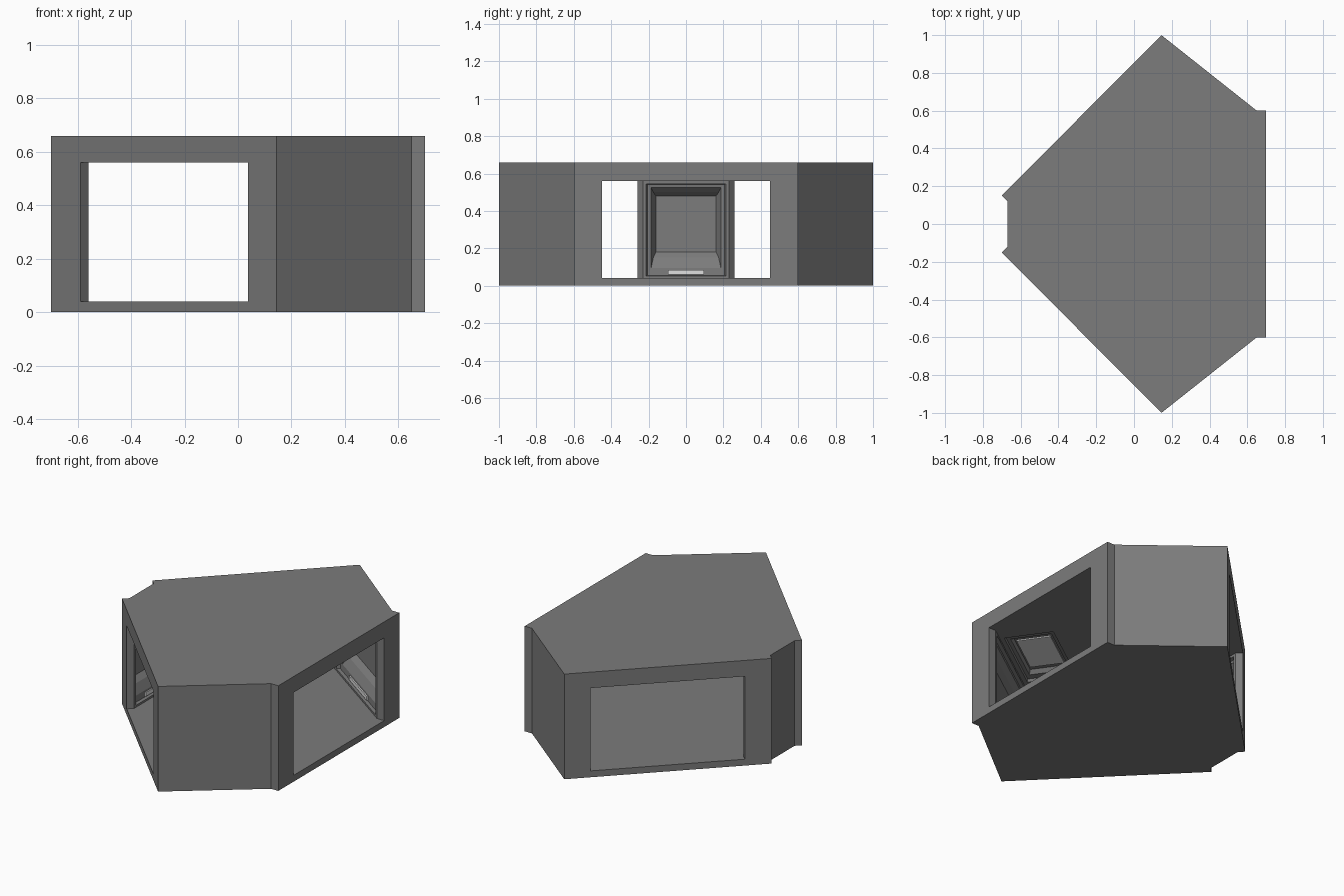
import bpy, bmesh
from mathutils import Vector, Matrix

if "Cube" in bpy.data.objects:
    bpy.data.objects.remove(bpy.data.objects["Cube"])

def material(name, v):
    m = bpy.data.materials.new(name)
    m.diffuse_color = (v, v, v, 1)
    m.use_nodes = True
    m.node_tree.nodes["Principled BSDF"].inputs["Base Color"].default_value = m.diffuse_color
    return m

GREY = material("wall grey", 0.2)
LIGHT = material("lamp white", 0.75)

def loft(name, rings, mat):
    """Closed solid through matching rings of 3D points."""
    bm = bmesh.new()
    vs = [[bm.verts.new(p) for p in r] for r in rings]
    n = len(vs[0])
    for a, b in zip(vs, vs[1:]):
        for i in range(n):
            j = (i + 1) % n
            bm.faces.new((a[i], a[j], b[j], b[i]))
    bm.faces.new(vs[0])
    bm.faces.new(vs[-1])
    bmesh.ops.recalc_face_normals(bm, faces=bm.faces)
    me = bpy.data.meshes.new(name)
    bm.to_mesh(me)
    bm.free()
    me.materials.append(mat)
    ob = bpy.data.objects.new(name, me)
    bpy.context.collection.objects.link(ob)
    return ob

def prism(name, pts, z0, z1, mat):
    return loft(name, [[(x, y, z) for x, y in pts] for z in (z0, z1)], mat)

def mirrored(half):
    return half + [(x, -y) for x, y in reversed(half)]

def cut(target, cutter):
    cutter.hide_render = True
    m = target.modifiers.new("cut", 'BOOLEAN')
    m.operation = 'DIFFERENCE'
    m.solver = 'EXACT'
    m.object = cutter
    bpy.context.view_layer.objects.active = target
    bpy.ops.object.modifier_apply(modifier=m.name)
    bpy.data.objects.remove(cutter)

# outer shell of the junction
shell = prism("junction_shell", mirrored(
    [(0.70, 0.60), (0.65, 0.60), (0.145, 1.0), (-0.70, 0.15), (-0.67, 0.12)]),
    0, 0.66, GREY)

# inner room with three doorways
cut(shell, prism("room_cutter", mirrored(
    [(0.80, 0.45), (0.65, 0.45), (0.07, 0.86), (-0.06, 0.99),
     (-0.69, 0.36), (-0.56, 0.23)]), 0.04, 0.56, GREY))

def wall_frame(p, q):
    """Local frame: x along wall, y out through the wall, z up."""
    p, q = Vector((*p, 0)), Vector((*q, 0))
    t = (q - p).normalized()
    n = Vector((-t.y, t.x, 0))
    mid = (p + q) / 2
    if n.dot(mid) < 0:
        n = -n
    return mid, t, n, (q - p).length / 2

def box_rect(fr, hw, d, z0, z1):
    """Vertical rectangle parallel to the wall at depth d."""
    mid, t, n, _ = fr
    return [mid + t * s * hw + n * d + Vector((0, 0, z))
            for s, z in ((-1, z0), (1, z0), (1, z1), (-1, z1))]

def flat_rect(fr, hw, hd, d, z):
    """Horizontal rectangle centred at depth d."""
    mid, t, n, _ = fr
    return [mid + t * sx * hw + n * (d + sy * hd) + Vector((0, 0, z))
            for sx, sy in ((-1, -1), (1, -1), (1, 1), (-1, 1))]

walls = {"left": ((-0.56, -0.23), (-0.56, 0.23)),
         "back": ((0.65, 0.45), (0.07, 0.86)),
         "front": ((0.65, -0.45), (0.07, -0.86))}

for name, (p, q) in walls.items():
    fr = wall_frame(p, q)
    w = fr[3]
    # stepped wall recess
    steps = [(0.96, -0.02, 0.05, 0.55), (0.89, 0.02, 0.055, 0.54),
             (0.81, 0.022, 0.095, 0.525), (0.76, 0.05, 0.15, 0.50),
             (0.70, 0.08, 0.18, 0.48)]
    cut(shell, loft(name + "_recess_cutter",
                    [box_rect(fr, w * a, d, z0, z1) for a, d, z0, z1 in steps], GREY))
    # low light strip
    loft(name + "_light_strip",
         [box_rect(fr, w * 0.42, d, 0.06, 0.085) for d in (0.012, 0.02)], LIGHT)
    # ceiling recess with lamp panel
    if name != "left":
        c = -0.17
        cut(shell, loft(name + "_ceiling_cutter",
                        [flat_rect(fr, hw, hd, c, z) for hw, hd, z in
                         ((0.27, 0.15, 0.54), (0.25, 0.14, 0.575),
                          (0.21, 0.12, 0.577), (0.19, 0.11, 0.60))], GREY))
        loft(name + "_ceiling_lamp",
             [flat_rect(fr, 0.155, 0.10, c, z) for z in (0.593, 0.601)], LIGHT)
